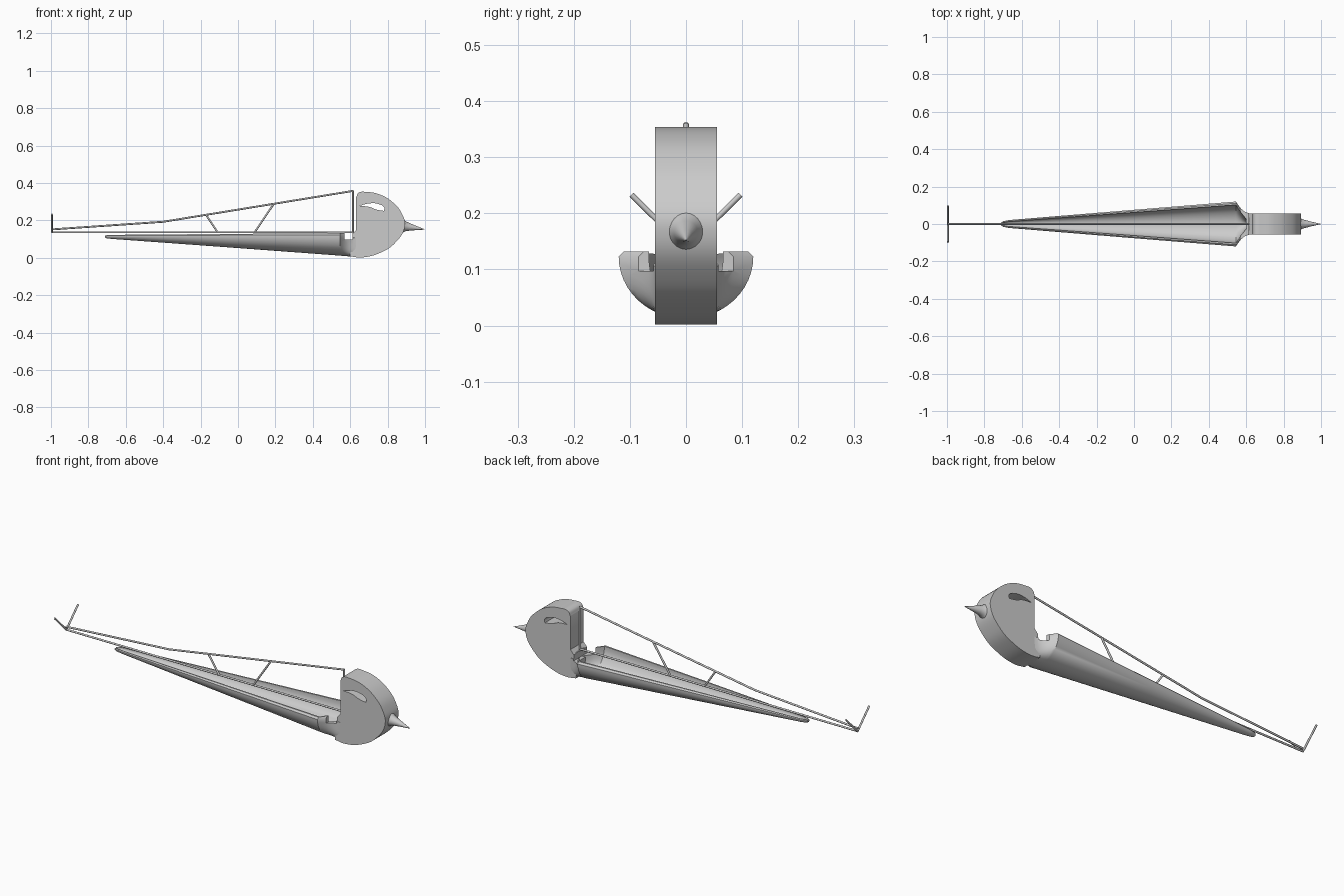
import bpy, bmesh, math
from mathutils import Vector

cube = bpy.data.objects.get("Cube")
if cube:
    bpy.data.objects.remove(cube)

grey = bpy.data.materials.new("plain_grey")
grey.use_nodes = True
grey.diffuse_color = (0.6, 0.6, 0.6, 1)
grey.node_tree.nodes["Principled BSDF"].inputs["Base Color"].default_value = (0.6, 0.6, 0.6, 1)


def activate(ob):
    bpy.ops.object.select_all(action='DESELECT')
    ob.select_set(True)
    bpy.context.view_layer.objects.active = ob


def add(name, data):
    ob = bpy.data.objects.new(name, data)
    bpy.context.collection.objects.link(ob)
    data.materials.append(grey)
    activate(ob)
    return ob


def mesh_from(name, bm):
    bmesh.ops.remove_doubles(bm, verts=bm.verts, dist=0.00001)
    bmesh.ops.recalc_face_normals(bm, faces=bm.faces)
    me = bpy.data.meshes.new(name)
    bm.to_mesh(me)
    bm.free()
    return add(name, me)


def loft(bm, rings):
    """Join closed rings of points into a tube and return its vertices."""
    vs = [[bm.verts.new(p) for p in ring] for ring in rings]
    n = len(vs[0])
    for a, b in zip(vs, vs[1:]):
        for i in range(n):
            j = (i + 1) % n
            bm.faces.new((a[i], a[j], b[j], b[i]))
    return vs


def smooth(angle=35):
    bpy.ops.object.shade_smooth_by_angle(angle=math.radians(angle))


# Hollow hull: U sections, with a concave fairing running into the head
STEPS = 24


def arc(x, hw, top, bottom, power):
    pts = []
    for i in range(STEPS + 1):
        c, s = math.cos(math.pi * i / STEPS), math.sin(math.pi * i / STEPS)
        y = math.copysign(abs(c) ** (2 / power), c) * hw
        pts.append((x, y, top - abs(s) ** (2 / power) * (top - bottom)))
    return pts


def hull_section(x, hw, inner_hw, top, bottom, floor, power):
    r = (hw - inner_hw) * 0.5
    lip, rim = hw - r, inner_hw
    outer = [(x, lip, top)] + arc(x, hw, top - r, bottom, power) + [(x, -lip, top)]
    inner = [(x, rim, top)] + arc(x, inner_hw, top - r, floor, 2) + [(x, -rim, top)]
    return outer + inner[::-1]


sections = [
    # x, half width, cavity half width, top, bottom, cavity floor, squareness
    (-0.71, 0.008, 0.003, 0.119, 0.108, 0.113, 2),
    (-0.70, 0.015, 0.008, 0.122, 0.104, 0.110, 2),
    (-0.67, 0.021, 0.013, 0.123, 0.101, 0.108, 2),
    (-0.05, 0.072, 0.058, 0.128, 0.056, 0.068, 2),
    (0.545, 0.120, 0.102, 0.132, 0.012, 0.028, 2),
    (0.555, 0.104, 0.086, 0.132, 0.011, 0.028, 2.2),
    (0.570, 0.085, 0.066, 0.132, 0.010, 0.028, 2.6),
    (0.590, 0.067, 0.040, 0.132, 0.008, 0.028, 3.5),
    (0.615, 0.057, 0.006, 0.132, 0.006, 0.028, 5),
    (0.640, 0.054, 0.003, 0.132, 0.004, 0.028, 6),
]
bm = bmesh.new()
vs = loft(bm, [hull_section(*s) for s in sections])
for ring in (vs[0], vs[-1]):
    n = len(ring)
    for i in range(n // 2 - 1):
        bm.faces.new((ring[i], ring[i + 1], ring[n - 2 - i], ring[n - 1 - i]))
hull = mesh_from("hull", bm)

# Square notch across the fairing
bm = bmesh.new()
bmesh.ops.create_cube(bm, size=1)
for v in bm.verts:
    v.co = Vector((0.591 + v.co.x * 0.042, v.co.y * 0.4, 0.147 + v.co.z * 0.1))
cutter = mesh_from("notch_cutter", bm)
cutter.hide_render = True
activate(hull)
mod = hull.modifiers.new("notch", 'BOOLEAN')
mod.operation = 'DIFFERENCE'
mod.solver = 'EXACT'
mod.object = cutter
bpy.ops.object.modifier_apply(modifier=mod.name)
bpy.data.objects.remove(cutter)
smooth()

# Head: flat-sided outline with an eye opening right through
cu = bpy.data.curves.new("head", 'CURVE')
cu.dimensions = '2D'
cu.fill_mode = 'BOTH'
cu.extrude = 0.055
cu.resolution_u = 8


def outline(points):
    sp = cu.splines.new('BEZIER')
    sp.bezier_points.add(len(points) - 1)
    sp.use_cyclic_u = True
    for bp, (x, z, kind) in zip(sp.bezier_points, points):
        bp.co = (x, z, 0)
        bp.handle_left_type = bp.handle_right_type = kind


A, V = 'AUTO', 'VECTOR'
outline([(0.60, 0.008, V), (0.66, 0.002, A), (0.76, 0.027, A), (0.84, 0.08, A),
         (0.892, 0.17, A), (0.877, 0.235, A), (0.83, 0.295, A), (0.76, 0.338, A),
         (0.69, 0.352, A), (0.645, 0.348, A), (0.632, 0.325, V),
         (0.632, 0.15, V), (0.612, 0.128, V), (0.612, 0.097, V), (0.60, 0.09, V)])
outline([(0.648, 0.277, V), (0.70, 0.291, A), (0.75, 0.288, A), (0.782, 0.268, A),
         (0.780, 0.251, V), (0.74, 0.258, A), (0.70, 0.273, A)])
head = add("head", cu)
head.rotation_euler.x = math.pi / 2
bpy.ops.object.convert(target='MESH')
head = bpy.context.object
bm = bmesh.new()
bm.from_mesh(head.data)
bmesh.ops.remove_doubles(bm, verts=bm.verts, dist=0.0001)
bmesh.ops.recalc_face_normals(bm, faces=bm.faces)
bm.to_mesh(head.data)
bm.free()
smooth()

# Beak: flared spike pointing slightly down
bm = bmesh.new()
rings = []
for x, r in ((0.868, 0.045), (0.885, 0.034), (0.898, 0.026), (0.915, 0.021),
             (0.95, 0.012), (1.0, 0.0005)):
    z = 0.172 - (x - 0.88) * 0.17
    rings.append([(x, r * math.cos(a), z + r * math.sin(a))
                  for a in (math.tau * i / 24 for i in range(24))])
vs = loft(bm, rings)
bm.faces.new(vs[0])
bm.faces.new(vs[-1])
mesh_from("beak", bm)
smooth(60)


# Thin rods: beam, rigging, struts and tail
def rod(name, points, radius=0.005):
    c = bpy.data.curves.new(name, 'CURVE')
    c.dimensions = '3D'
    c.bevel_depth = radius
    c.bevel_resolution = 2
    c.use_fill_caps = True
    sp = c.splines.new('POLY')
    sp.points.add(len(points) - 1)
    for p, co in zip(sp.points, points):
        p.co = (*co, 1)
    add(name, c)
    bpy.ops.object.convert(target='MESH')
    smooth(50)


rod("lower_beam", [(-0.998, 0, 0.137), (0.618, 0, 0.137)])
rod("upper_beam", [(-0.998, 0, 0.152), (-0.40, 0, 0.193), (0.615, 0, 0.358)])
rod("mast", [(0.615, 0, 0.36), (0.615, 0, 0.135)])
rod("rear_strut", [(-0.17, 0, 0.228), (-0.11, 0, 0.138)])
rod("front_strut", [(0.19, 0, 0.287), (0.09, 0, 0.138)])
for side, name in ((1, "back_tail_fin"), (-1, "front_tail_fin")):
    rod(name, [(-0.995, 0, 0.137), (-0.995, side * 0.097, 0.233)])
